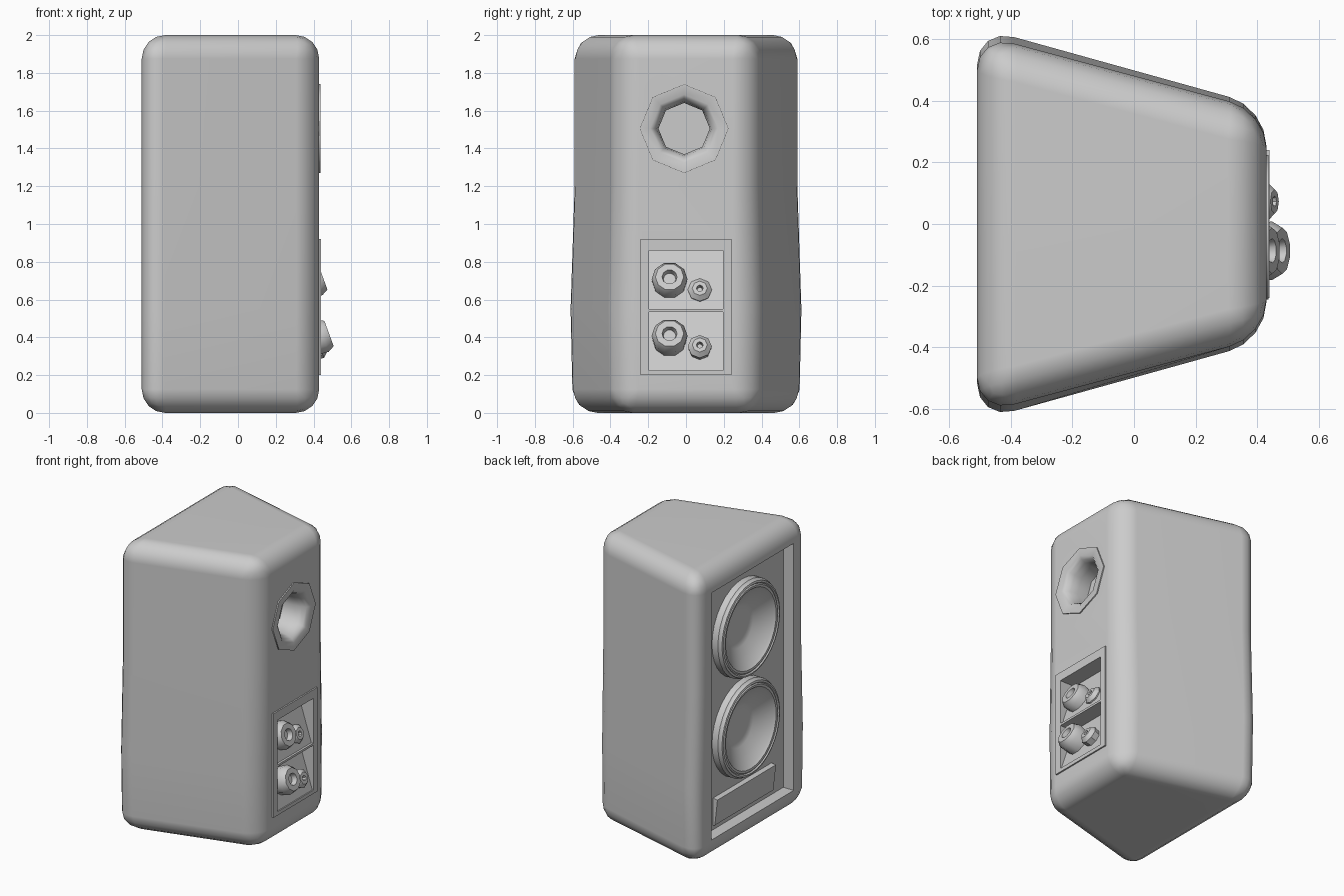
import bpy, bmesh, math
from mathutils import Vector

if "Cube" in bpy.data.objects:
    bpy.data.objects.remove(bpy.data.objects["Cube"])


def finish(name, bm):
    me = bpy.data.meshes.new(name)
    bm.to_mesh(me)
    bm.free()
    ob = bpy.data.objects.new(name, me)
    bpy.context.collection.objects.link(ob)
    return ob


def activate(ob):
    bpy.ops.object.select_all(action='DESELECT')
    bpy.context.view_layer.objects.active = ob
    ob.select_set(True)


def smooth(ob, angle):
    activate(ob)
    bpy.ops.object.shade_smooth_by_angle(angle=math.radians(angle))


def cut(ob, cutters):
    for c in cutters:
        m = ob.modifiers.new("cut", 'BOOLEAN')
        m.operation, m.solver, m.object = 'DIFFERENCE', 'EXACT', c
        activate(ob)
        bpy.ops.object.modifier_apply(modifier=m.name)
        bpy.data.objects.remove(c, do_unlink=True)


def prism(name, xz, half_y):
    """Side profile in x/z extruded evenly across y."""
    bm = bmesh.new()
    a = [bm.verts.new((x, -half_y, z)) for x, z in xz]
    b = [bm.verts.new((x, half_y, z)) for x, z in xz]
    n = len(xz)
    bm.faces.new(a)
    bm.faces.new(b[::-1])
    for i in range(n):
        j = (i + 1) % n
        bm.faces.new((a[i], b[i], b[j], a[j]))
    bmesh.ops.recalc_face_normals(bm, faces=bm.faces)
    return finish(name, bm)


def box(name, x0, x1, half_y, z0, z1):
    return prism(name, [(x0, z0), (x1, z0), (x1, z1), (x0, z1)], half_y)


def lathe(name, profile, origin, axis, segs, angle=40):
    """Revolve (radius, height) points around an axis through origin."""
    rot = Vector(axis).to_track_quat('Z', 'Y')
    bm = bmesh.new()
    rings = []
    for r, h in profile:
        rings.append([bm.verts.new(rot @ Vector((r * math.cos(t), r * math.sin(t), h)) + Vector(origin))
                      for t in (2 * math.pi * k / segs for k in range(segs))])
    for a, b in zip(rings, rings[1:]):
        for j in range(segs):
            k = (j + 1) % segs
            bm.faces.new((a[j], a[k], b[k], b[j]))
    bmesh.ops.remove_doubles(bm, verts=bm.verts, dist=1e-5)
    ob = finish(name, bm)
    smooth(ob, angle)
    return ob


def cylinder(r, x0, x1, z, segs=32):
    return lathe("cutter", [(0, x0), (r, x0), (r, x1), (0, x1)], (0, 0, z), (1, 0, 0), segs)


# Cabinet: tapered plan with all outer edges rounded
bm = bmesh.new()
plan = [(-0.51, -0.65), (0.43, -0.385), (0.43, 0.385), (-0.51, 0.65)]
rings = [[bm.verts.new((x, y, z)) for x, y in plan] for z in (0, 2)]
bm.faces.new(rings[0][::-1])
bm.faces.new(rings[1])
for j in range(4):
    k = (j + 1) % 4
    bm.faces.new((rings[0][j], rings[0][k], rings[1][k], rings[1][j]))
bmesh.ops.bevel(bm, geom=bm.edges[:], offset=0.125, segments=4, profile=0.5, affect='EDGES')
# Slightly fuller low down, narrowing towards the top
for z in (0.55, 1.2):
    bmesh.ops.bisect_plane(bm, geom=bm.verts[:] + bm.edges[:] + bm.faces[:],
                           plane_co=(0, 0, z), plane_no=(0, 0, 1))
for v in bm.verts:
    z = v.co.z
    v.co.y *= 1 - 0.02 * (0.55 - z) / 0.55 if z < 0.55 else 1 - 0.035 * min((z - 0.55) / 0.65, 1)
half = max(v.co.y for v in bm.verts)
for v in bm.verts:
    v.co.y *= 0.611 / half
bmesh.ops.recalc_face_normals(bm, faces=bm.faces)
cabinet = finish("cabinet", bm)

# Baffle recess, driver holes, port hole and terminal opening
driver_z = (0.74, 1.43)
baffle_x = -0.43
cut(cabinet, [box("cutter", -0.7, baffle_x, 0.45, 0.145, 1.855)]
    + [cylinder(0.3, -0.6, -0.25, z) for z in driver_z]
    + [cylinder(0.2, 0.2, 0.6, 1.505), box("cutter", 0.26, 0.6, 0.23, 0.215, 0.905)])
smooth(cabinet, 35)
m = cabinet.modifiers.new("normals", 'WEIGHTED_NORMAL')
m.keep_sharp = True

# Drivers: rim, rolled surround, cone and dust cap
driver = [(0.33, -0.01), (0.33, 0.045), (0.32, 0.055), (0.318, 0.068), (0.305, 0.072), (0.298, 0.064),
          (0.29, 0.07), (0.275, 0.068), (0.262, 0.052), (0.20, 0.01),
          (0.15, -0.02), (0.125, -0.03), (0.09, -0.03), (0.05, -0.03), (0, -0.03)]
for name, z in zip(("lower_driver", "upper_driver"), driver_z):
    lathe(name, driver, (baffle_x, 0, z), (-1, 0, 0), 32)

# Trim plate under the drivers
prism("trim_plate", [(-0.42, 0.17), (-0.445, 0.18), (-0.465, 0.36), (-0.42, 0.365)], 0.32)

# Octagonal rear port
lathe("rear_port", [(0.235, -0.02), (0.235, 0.008), (0.18, 0.006), (0.16, -0.01), (0.145, -0.04),
                    (0.136, -0.09), (0.136, -0.17), (0, -0.17)], (0.43, -0.01, 1.505), (1, 0, 0), 8, 50)

# Terminal plate with two sloping pockets
plate = box("terminal_plate", 0.27, 0.44, 0.24, 0.2, 0.92)
cut(plate, [prism("cutter", [(xb, z0), (0.6, z0), (0.6, z1), (xb - 0.1, z1)], 0.195)
            for xb, z0, z1 in ((0.432, 0.225, 0.535), (0.425, 0.55, 0.86))])

# Binding posts, tilted upward
tilt = math.radians(20)
axis = (math.cos(tilt), 0, math.sin(tilt))
for row, dz, dx in (("lower", 0, 0), ("upper", 0.3, -0.033)):
    lathe(row + "_large_post", [(0.088, -0.12), (0.095, -0.035), (0.075, 0), (0.04, 0), (0.033, -0.035), (0, -0.035)],
          (0.482 + dx, -0.087, 0.42 + dz), axis, 10)
    lathe(row + "_small_post", [(0.055, -0.1), (0.064, -0.025), (0.04, 0), (0.018, 0), (0.014, -0.025), (0, -0.025)],
          (0.457 + dx, 0.073, 0.36 + dz), axis, 8)
